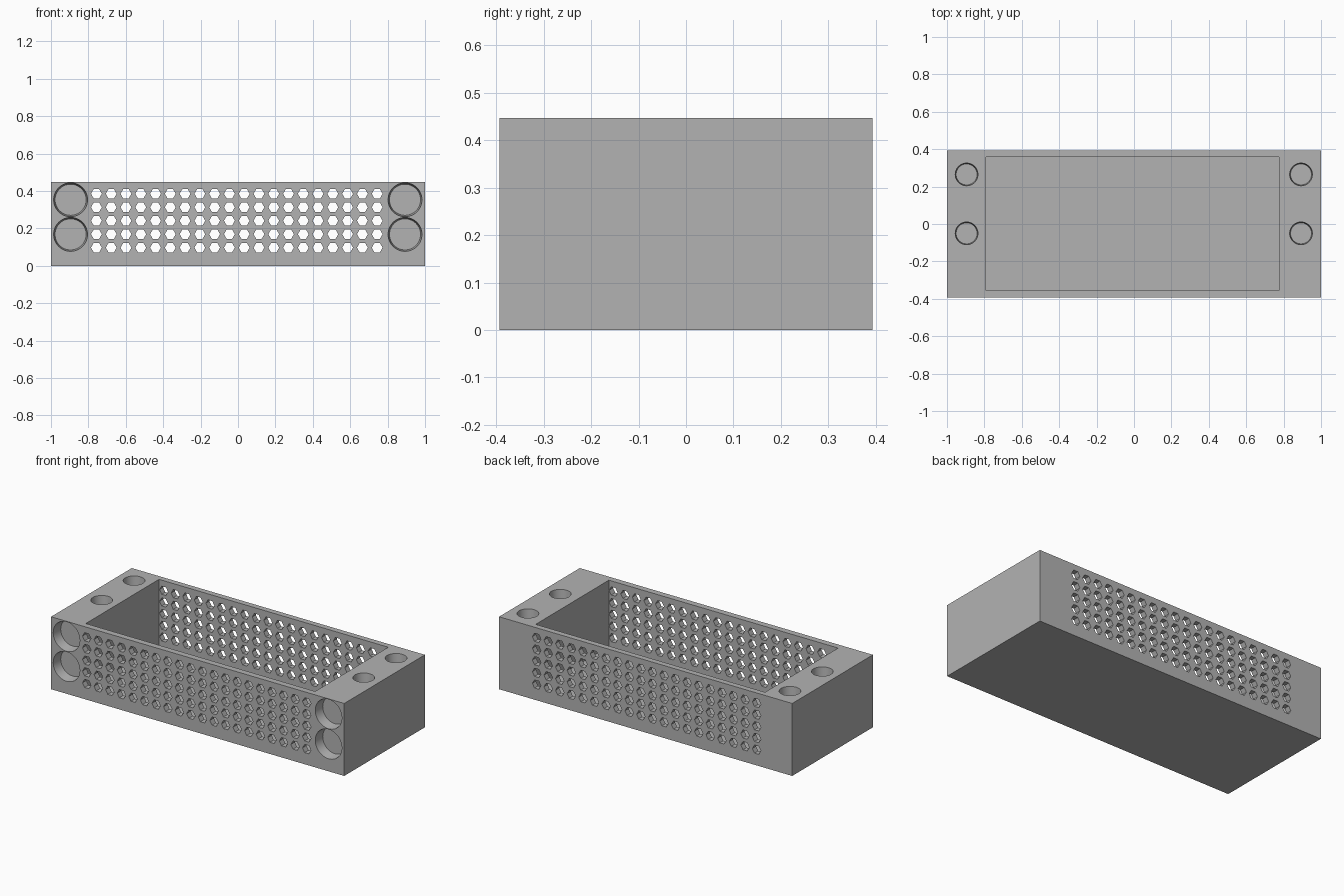
import bpy
import bmesh
from math import pi
from mathutils import Matrix, Vector

cube = bpy.data.objects.get("Cube")
if cube:
    bpy.data.objects.remove(cube, do_unlink=True)

grey = bpy.data.materials.new("plain grey")
grey.use_nodes = True
grey.diffuse_color = (0.45, 0.45, 0.45, 1)
grey.node_tree.nodes["Principled BSDF"].inputs["Base Color"].default_value = (0.45, 0.45, 0.45, 1)


def add_box(bm, low, high):
    low, high = Vector(low), Vector(high)
    made = bmesh.ops.create_cube(bm, size=1)
    bmesh.ops.scale(bm, vec=high - low, verts=made["verts"])
    bmesh.ops.translate(bm, vec=(low + high) / 2, verts=made["verts"])


def add_cone(bm, centre, outer, inner, depth, sides, turn):
    # Starts at the local bottom and narrows upward
    bmesh.ops.create_cone(bm, cap_ends=True, segments=sides, radius1=outer, radius2=inner,
                          depth=depth, matrix=Matrix.Translation(centre) @ turn)


def make_object(name, bm):
    mesh = bpy.data.meshes.new(name)
    bmesh.ops.recalc_face_normals(bm, faces=bm.faces[:])
    bm.to_mesh(mesh)
    bm.free()
    mesh.materials.append(grey)
    obj = bpy.data.objects.new(name, mesh)
    bpy.context.scene.collection.objects.link(obj)
    return obj


# Solid outer block
block = bmesh.new()
add_box(block, (-1, -0.393, 0), (1, 0.393, 0.447))
tray = make_object("perforated_tray", block)

into_front = Matrix.Rotation(-pi / 2, 4, "X")
into_top = Matrix.Rotation(pi, 4, "X")

# Open cavity
cavity = bmesh.new()
add_box(cavity, (-0.79, -0.355, 0.04), (0.775, 0.358, 0.6))

# Round sockets in the front and top of both ends
sockets = bmesh.new()
for x in (-0.895, 0.893):
    for z in (0.168, 0.353):
        add_cone(sockets, (x, -0.363, z), 0.091, 0.083, 0.064, 48, into_front)
    for y in (-0.05, 0.265):
        add_cone(sockets, (x, y, 0.417), 0.061, 0.056, 0.064, 48, into_top)

# Grid of six-sided vents through the front and back walls
vents = bmesh.new()
vent_turn = into_front @ Matrix.Rotation(pi / 2, 4, "Z")
for column in range(20):
    for row in range(5):
        add_cone(vents, (-0.757 + 0.079 * column, 0, 0.097 + 0.072 * row),
                 0.029, 0.029, 1, 6, vent_turn)

# Cut everything out of the block
cutters = []
for name, shape in (("cavity", cavity), ("sockets", sockets), ("vents", vents)):
    cutter = make_object(name + "_cutter", shape)
    cutter.hide_render = True
    cutters.append(cutter)
    cut = tray.modifiers.new(name, "BOOLEAN")
    cut.operation = "DIFFERENCE"
    cut.solver = "EXACT"
    cut.use_self = True
    cut.object = cutter

# Bake the cuts into the tray mesh and drop the cutters
bpy.context.view_layer.update()
evaluated = tray.evaluated_get(bpy.context.evaluated_depsgraph_get())
tray.data = bpy.data.meshes.new_from_object(evaluated)
tray.modifiers.clear()
for cutter in cutters:
    bpy.data.objects.remove(cutter, do_unlink=True)

# Smooth the round sockets, keep the corners sharp
bpy.ops.object.select_all(action="DESELECT")
bpy.context.view_layer.objects.active = tray
tray.select_set(True)
bpy.ops.object.shade_smooth_by_angle(angle=pi / 6)
